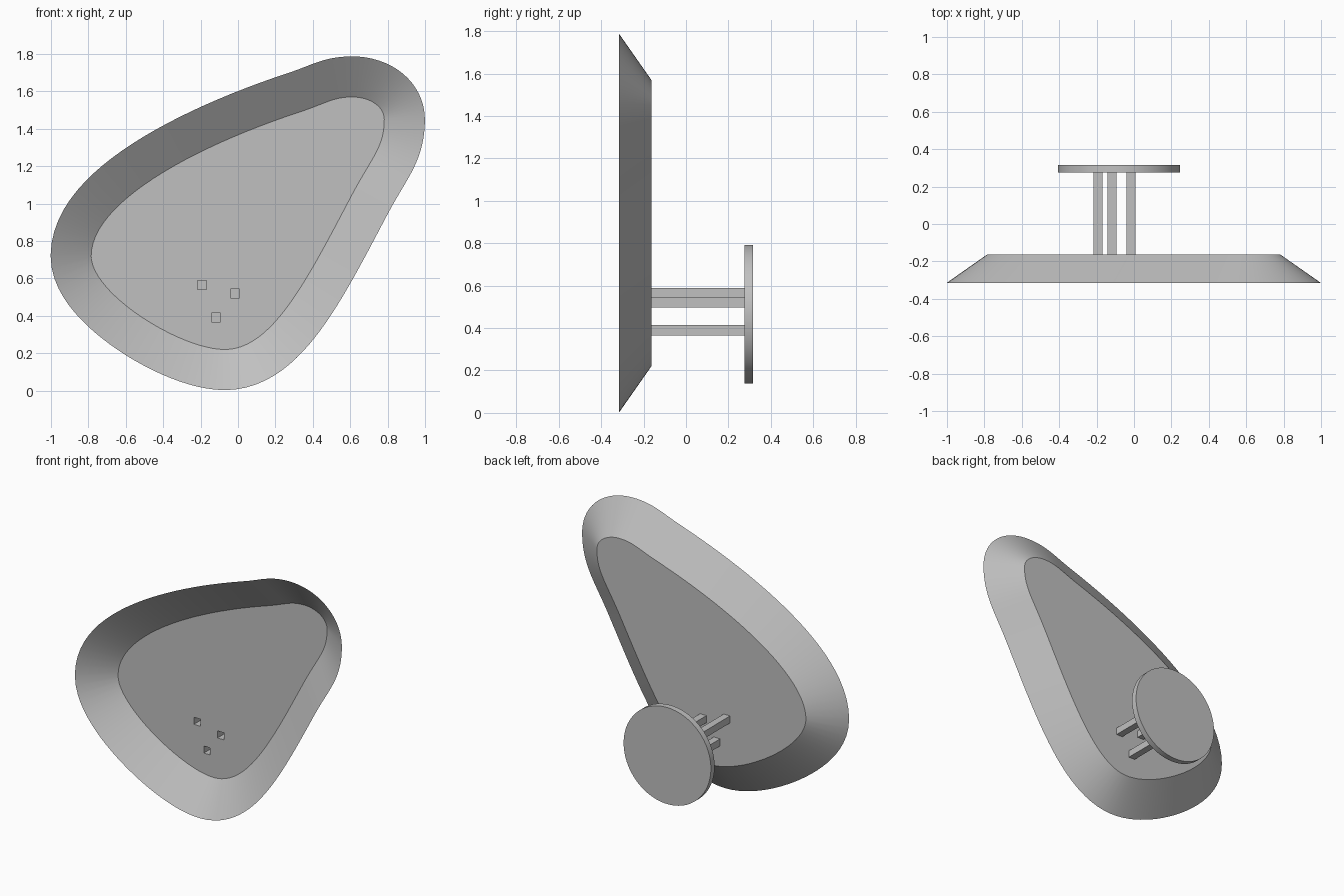
import bpy, bmesh, math
from mathutils import Vector
from mathutils.geometry import interpolate_bezier

if "Cube" in bpy.data.objects:
    bpy.data.objects.remove(bpy.data.objects["Cube"], do_unlink=True)

grey = bpy.data.materials.new("plain_grey")
grey.use_nodes = True
COLOUR = (0.53, 0.53, 0.53, 1)
grey.diffuse_color = COLOUR
grey.node_tree.nodes["Principled BSDF"].inputs["Base Color"].default_value = COLOUR

RIM_Y, FLOOR_Y = -0.315, -0.163
DISC_FRONT, DISC_BACK = 0.275, 0.315
FLARE = 0.217
HALF = 0.024
TUBES = [(-0.192, 0.565), (-0.015, 0.52), (-0.118, 0.39)]


def finish(bm, name):
    mesh = bpy.data.meshes.new(name)
    bm.to_mesh(mesh)
    bm.free()
    mesh.materials.append(grey)
    obj = bpy.data.objects.new(name, mesh)
    bpy.context.collection.objects.link(obj)
    bpy.ops.object.select_all(action='DESELECT')
    obj.select_set(True)
    bpy.context.view_layer.objects.active = obj
    bpy.ops.object.shade_smooth_by_angle(angle=math.radians(30))
    return obj


def square(cx, cz):
    return [(cx + sx * HALF, cz + sz * HALF)
            for sx, sz in ((-1, -1), (1, -1), (1, 1), (-1, 1))]


def ring(bm, points, y):
    return [bm.verts.new((x, y, z)) for x, z in points]


def bridge(bm, a, b):
    n = len(a)
    for i in range(n):
        bm.faces.new((a[i], a[(i + 1) % n], b[(i + 1) % n], b[i]))


# Floor outline nodes: position, direction, incoming and outgoing handle length
nodes = [
    ((-0.785, 0.72), (0, 1), 0.20, 0.28),
    ((0.33, 1.49), (1, 0.33), 0.62, 0.15),
    ((0.61, 1.57), (1, 0), 0.10, 0.095),
    ((0.782, 1.45), (0, -1), 0.07, 0.15),
    ((0.60, 1.03), (-1, -1.9), 0.25, 0.50),
    ((-0.07, 0.22), (-1, 0), 0.25, 0.24),
]
outline = []
for i, (p, d, _, out) in enumerate(nodes):
    q, e, inn, _ = nodes[(i + 1) % len(nodes)]
    p, q = Vector(p), Vector(q)
    curve = interpolate_bezier(p, p + Vector(d).normalized() * out,
                               q - Vector(e).normalized() * inn, q, 25)
    outline += [c.to_2d() for c in curve[:-1]]

# Rim outline: the floor outline pushed outwards by a constant width
rim = []
for i, p in enumerate(outline):
    t = (outline[(i + 1) % len(outline)] - outline[i - 1]).normalized()
    rim.append(p + Vector((-t.y, t.x)) * FLARE)

# Sloping wall of the dish
bm = bmesh.new()
bridge(bm, ring(bm, rim, RIM_Y), ring(bm, outline, FLOOR_Y))
finish(bm, "dish_wall")

# Flat floor with square openings for the tubes
bm = bmesh.new()
edges = []
for loop in [outline] + [square(*c) for c in TUBES]:
    vs = ring(bm, loop, FLOOR_Y)
    edges += [bm.edges.new((vs[i - 1], vs[i])) for i in range(len(vs))]
bmesh.ops.triangle_fill(bm, use_beauty=True, edges=edges, normal=(0, -1, 0))
finish(bm, "dish_floor")

# Hollow square tubes linking the dish to the disc
for i, c in enumerate(TUBES):
    bm = bmesh.new()
    bridge(bm, ring(bm, square(*c), DISC_FRONT), ring(bm, square(*c), FLOOR_Y))
    finish(bm, f"support_tube_{i + 1}")

# Round back disc
bm = bmesh.new()
circle = [(-0.08 + 0.327 * math.cos(a), 0.465 + 0.327 * math.sin(a))
          for a in (math.tau * k / 96 for k in range(96))]
front, back = ring(bm, circle, DISC_FRONT), ring(bm, circle, DISC_BACK)
bridge(bm, front, back)
bm.faces.new(front)
bm.faces.new(back)
bmesh.ops.recalc_face_normals(bm, faces=bm.faces)
finish(bm, "back_disc")
